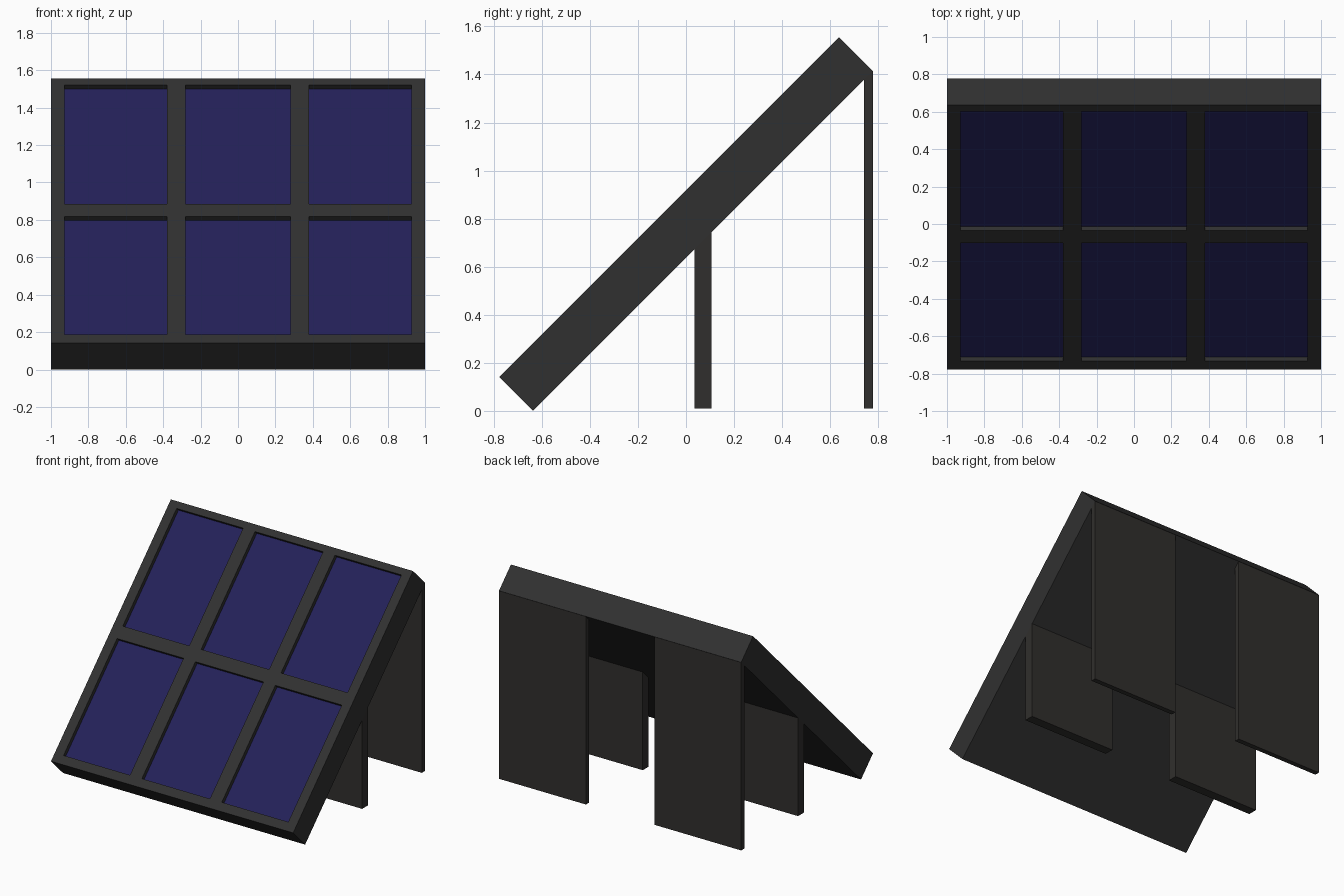
import bpy, bmesh, math
from mathutils import Matrix, Vector

if "Cube" in bpy.data.objects:
    bpy.data.objects.remove(bpy.data.objects["Cube"])

TILT = Matrix.Translation((0, 0, 0.778)) @ Matrix.Rotation(math.radians(45), 4, 'X')
COLS = [(-0.928, -0.379), (-0.281, 0.281), (0.379, 0.928)]
ROWS = [(-0.936, -0.043), (0.052, 0.951)]
TOP, RECESS, PANE = 0.1, 0.03, 0.01


def material(name, color):
    m = bpy.data.materials.new(name)
    m.diffuse_color = (*color, 1)
    m.use_nodes = True
    m.node_tree.nodes["Principled BSDF"].inputs["Base Color"].default_value = m.diffuse_color
    return m


def add_object(name, bm, mat):
    bmesh.ops.recalc_face_normals(bm, faces=bm.faces)
    me = bpy.data.meshes.new(name)
    bm.to_mesh(me)
    bm.free()
    me.materials.append(mat)
    ob = bpy.data.objects.new(name, me)
    bpy.context.collection.objects.link(ob)
    return ob


def box(lo, hi):
    bm = bmesh.new()
    bmesh.ops.create_cube(bm, size=1)
    lo, hi = Vector(lo), Vector(hi)
    for v in bm.verts:
        v.co = lo + Vector((c + 0.5) * d for c, d in zip(v.co, hi - lo))
    return bm


frame_mat = material("dark_frame", (0.03, 0.03, 0.03))
leg_mat = material("dark_leg", (0.03, 0.028, 0.026))
cell_mat = material("cell_blue", (0.017, 0.015, 0.1))

# Tilted frame: slab sliced along the cell borders, cells pushed in
bm = box((-1, -1, -TOP), (1, 1, TOP))
for axis, spans in ((0, COLS), (1, ROWS)):
    normal = Vector((axis == 0, axis == 1, 0))
    for pos in (p for span in spans for p in span):
        bmesh.ops.bisect_plane(bm, geom=bm.verts[:] + bm.edges[:] + bm.faces[:],
                               plane_co=normal * pos, plane_no=normal)


def in_cell(f):
    c = f.calc_center_median()
    return (f.normal.z > 0.9 and any(a < c.x < b for a, b in COLS)
            and any(a < c.y < b for a, b in ROWS))


bm.normal_update()
cells = [f for f in bm.faces if in_cell(f)]
floors = bmesh.ops.extrude_discrete_faces(bm, faces=cells)["faces"]
for f in floors:
    bmesh.ops.translate(bm, verts=f.verts, vec=(0, 0, -RECESS - PANE))
# extrude_discrete leaves the cells detached, so rejoin and tidy
bmesh.ops.remove_doubles(bm, verts=bm.verts, dist=0.0005)
bmesh.ops.recalc_face_normals(bm, faces=bm.faces)
bmesh.ops.dissolve_limit(bm, angle_limit=0.01, verts=bm.verts, edges=bm.edges)
add_object("panel_frame", bm, frame_mat).matrix_world = TILT

# Blue panes lying in the recesses
for r, (y0, y1) in enumerate(ROWS):
    for c, (x0, x1) in enumerate(COLS):
        pane = box((x0, y0, TOP - RECESS - PANE), (x1, y1, TOP - RECESS))
        add_object(f"solar_cell_{r}_{c}", pane, cell_mat).matrix_world = TILT


# Board legs whose tops follow the sloping underside
def leg(name, x0, x1, y0, y1):
    bm = box((x0, y0, 0.01), (x1, y1, 1))
    for v in bm.verts:
        if v.co.z > 0.5:
            v.co.z = v.co.y + 0.637
    add_object(name, bm, leg_mat)


for side, x0, x1 in (("left", -1, -0.283), ("right", 0.283, 1)):
    leg(f"middle_leg_{side}", x0, x1, 0.036, 0.106)
    leg(f"rear_leg_{side}", x0, x1, 0.74, 0.777)
